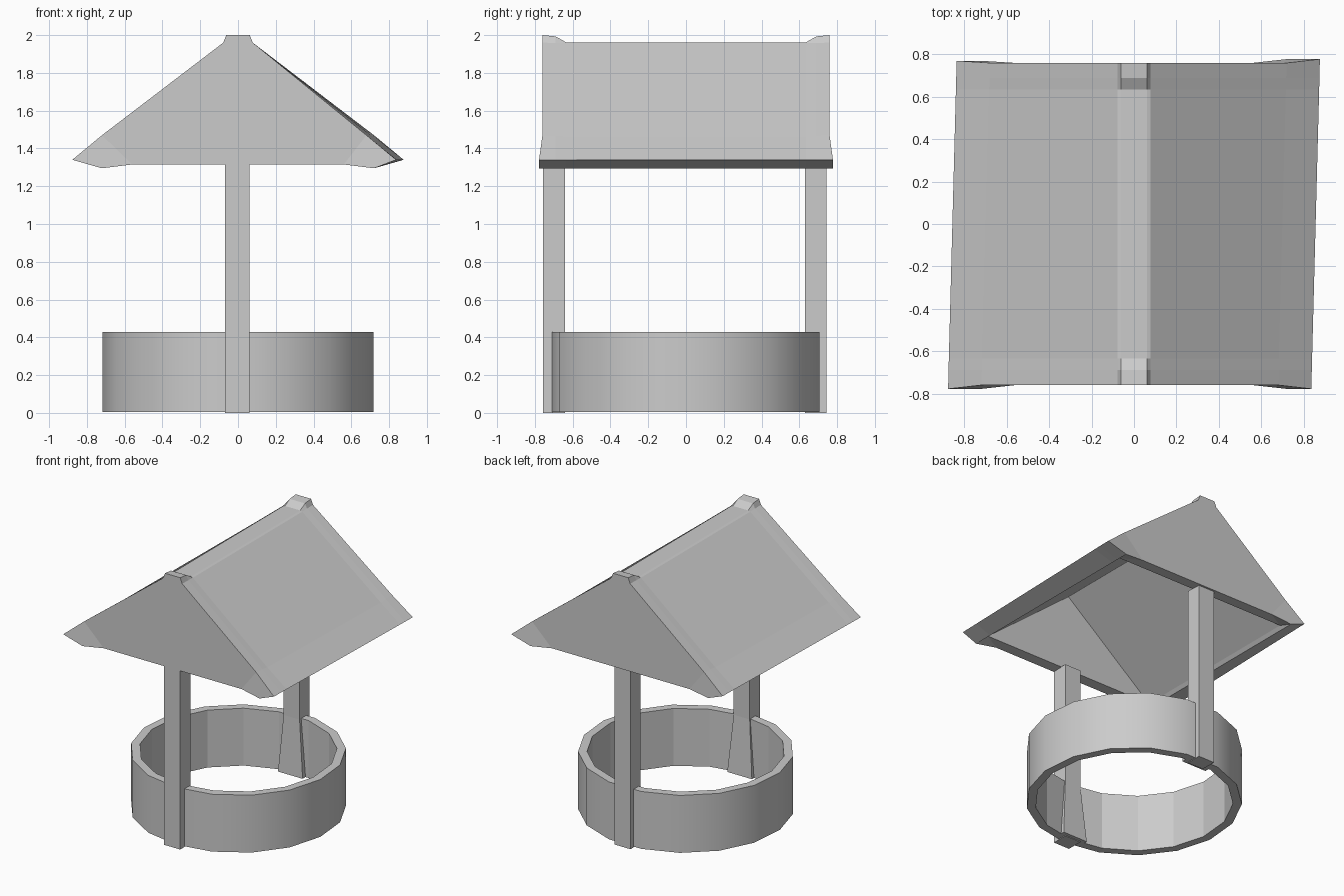
import bpy, bmesh, math

if "Cube" in bpy.data.objects:
    bpy.data.objects.remove(bpy.data.objects["Cube"])


def finish(name, bm):
    bmesh.ops.recalc_face_normals(bm, faces=bm.faces)
    mesh = bpy.data.meshes.new(name)
    bm.to_mesh(mesh)
    bm.free()
    ob = bpy.data.objects.new(name, mesh)
    bpy.context.collection.objects.link(ob)
    return ob


# Well wall: hollow 17-sided ring, smooth outside and faceted inside
def well_wall(n=17, r_out=0.72, r_in=0.66, z0=0.005, z1=0.427):
    bm = bmesh.new()
    rings = []
    for r, z in ((r_out, z0), (r_out, z1), (r_in, z1), (r_in, z0)):
        rings.append([bm.verts.new((r * math.sin(2 * math.pi * i / n),
                                    -r * math.cos(2 * math.pi * i / n), z))
                      for i in range(n)])
    for k in range(4):
        a, b = rings[k], rings[(k + 1) % 4]
        for i in range(n):
            j = (i + 1) % n
            f = bm.faces.new((a[i], a[j], b[j], b[i]))
            f.smooth = k == 0
    bm.normal_update()
    for e in bm.edges:
        if e.calc_face_angle() > math.radians(40):
            e.smooth = False
    return finish("well_wall", bm)


# Loft of four-cornered loops, capped at both ends
def loft(name, loops):
    bm = bmesh.new()
    rows = [[bm.verts.new(p) for p in loop] for loop in loops]
    for a, b in zip(rows, rows[1:]):
        for i in range(4):
            j = (i + 1) % 4
            bm.faces.new((a[i], a[j], b[j], b[i]))
    bm.faces.new(rows[0])
    bm.faces.new(rows[-1])
    return finish(name, bm)


# Post plus the foot that widens toward the ground inside the ring
def post(name, y_out, y_in):
    s = math.copysign(1, y_out)
    loft(name, [[(-0.07, y_out, z), (0.06, y_out, z), (0.06, y_in, z), (-0.07, y_in, z)]
                for z in (0, 1.32)])
    loft(name + "_foot", [[(-w - 0.005, s * 0.68, z), (w - 0.005, s * 0.68, z),
                           (w - 0.005, y, z), (-w - 0.005, y, z)]
                          for z, w, y in ((0.005, 0.10, s * 0.615), (0.425, 0.065, y_in))])


# Roof: section lofted along y, raised ridge ends, hollow underneath
def roof():
    bm = bmesh.new()
    stations = []
    for y, top, flare, dip in ((-0.76, 2.0, 1, 0), (-0.69, 1.993, 0, 0.004),
                               (-0.635, 1.962, 0, 0.01), (0.635, 1.962, 0, 0.01),
                               (0.69, 1.993, 0, 0.004), (0.76, 2.0, 1, 0)):
        half = []
        for s in (-1, 1):
            out = 0.01 if s < 0 < y else 0.018
            ye = y + math.copysign(flare * out, y)
            twist = 0.02 * y / 0.76
            half.append([(s * 0.72, ye, 1.295), (s * 0.857 + twist, ye, 1.34),
                         (s * 0.70 + twist, y, 1.470 - dip),
                         (s * 0.078, y, 1.960 - dip * 0.3), (s * 0.062, y, top)])
        pts = half[0] + half[1][::-1]
        stations.append([bm.verts.new(p) for p in pts])
    for a, b in zip(stations, stations[1:]):
        for i in range(9):
            bm.faces.new((a[i], a[i + 1], b[i + 1], b[i]))

    # Gable walls and the rim below them
    inner = []
    for st, s in ((stations[0], -1), (stations[-1], 1)):
        gl, gr = [bm.verts.new((x, s * 0.76, 1.315)) for x in (-0.56, 0.56)]
        il, ir = [bm.verts.new((x, s * 0.68, 1.317)) for x in (-0.70, 0.70)]
        ridge = bm.verts.new((0, s * 0.68, 1.88))
        bm.faces.new([gl] + st[2:8] + [gr])
        bm.faces.new((gl, st[0], st[1], st[2]))
        bm.faces.new((gr, st[7], st[8], st[9]))
        bm.faces.new((gl, gr, ir, il))
        bm.faces.new((gl, il, st[0]))
        bm.faces.new((gr, st[9], ir))
        bm.faces.new((il, ir, ridge))
        inner.append((il, ir, ridge))

    # Eave undersides and inner slopes
    (fl, fr, ft), (bl, br, bt) = inner
    for col, f, b in ((0, fl, bl), (9, fr, br)):
        bm.faces.new([st[col] for st in stations] + [b, f])
        bm.faces.new((f, b, bt, ft))
    return finish("roof", bm)


well_wall()
post("front_post", -0.758, -0.64)
post("back_post", 0.745, 0.63)
roof()
